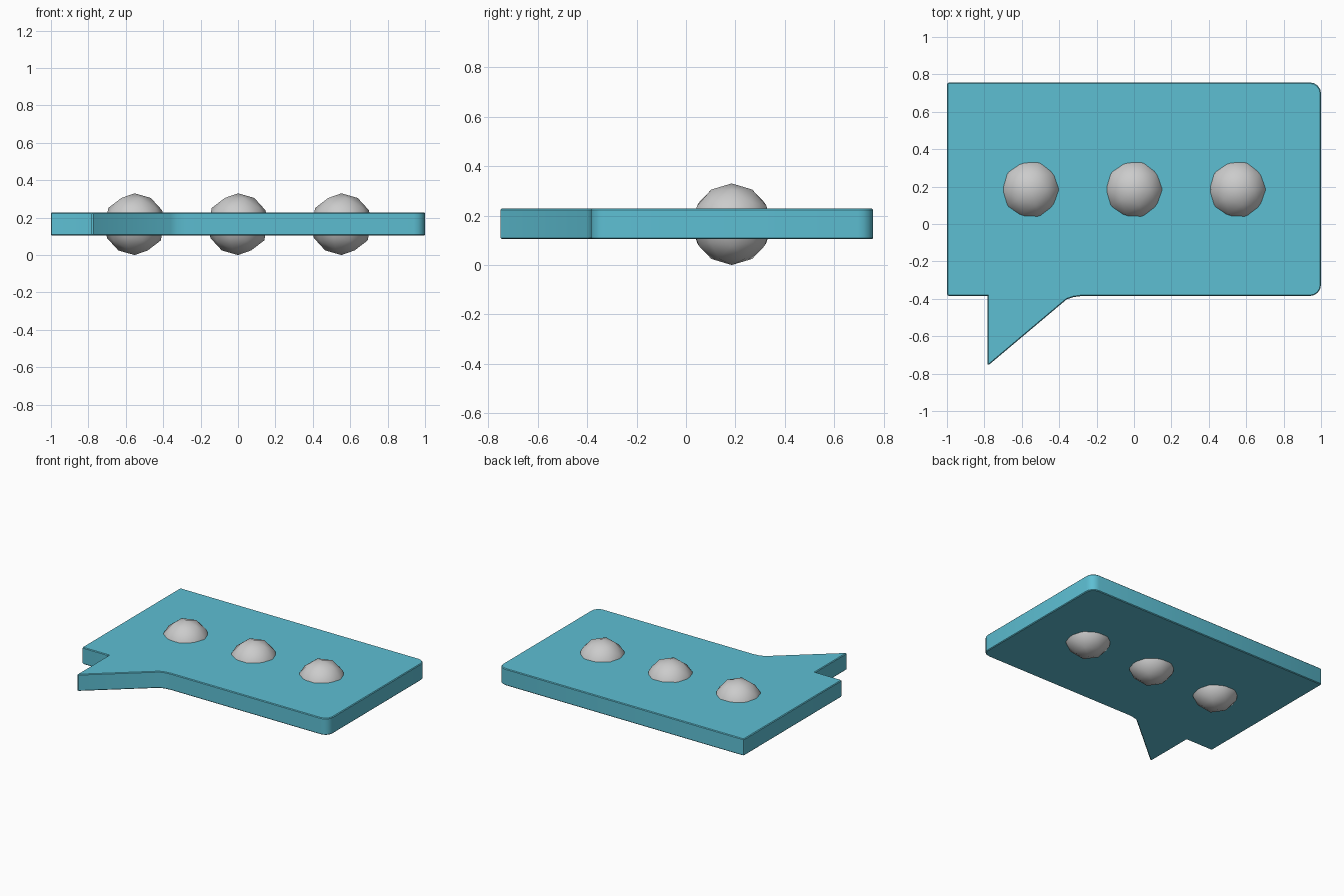
import bpy, bmesh, math

if "Cube" in bpy.data.objects:
    bpy.data.objects.remove(bpy.data.objects["Cube"])

teal = bpy.data.materials.new("teal")
teal.diffuse_color = (0.11, 0.52, 0.65, 1)
teal.use_nodes = True
teal.node_tree.nodes["Principled BSDF"].inputs["Base Color"].default_value = teal.diffuse_color

LEFT, RIGHT, FRONT, BACK = -1.0, 1.0, -0.385, 0.757
Z0, Z1 = 0.105, 0.228


def corner(cx, cy, r, start, steps):
    """Counter-clockwise quarter arc of outline points."""
    return [(cx + r * math.cos(math.radians(start + 90 * i / steps)),
             cy + r * math.sin(math.radians(start + 90 * i / steps)))
            for i in range(steps + 1)]


# Speech bubble outline: wide round corners on the right, tight ones on the left
R, r = 0.06, 0.012
outline = (corner(RIGHT - R, FRONT + R, R, -90, 4)
           + corner(RIGHT - R, BACK - R, R, 0, 4)
           + corner(LEFT + r, BACK - r, r, 90, 2)
           + corner(LEFT + r, FRONT + r, r, 180, 2)
           # pointed tail with a soft right-hand root
           + [(-0.782, FRONT), (-0.782, -0.75), (-0.772, -0.75),
              (-0.36, -0.403), (-0.325, -0.391), (-0.28, FRONT)])

bm = bmesh.new()
base = bm.faces.new([bm.verts.new((x, y, Z0)) for x, y in outline])
ext = bmesh.ops.extrude_face_region(bm, geom=[base], use_keep_orig=True)
for v in ext["geom"]:
    if isinstance(v, bmesh.types.BMVert):
        v.co.z = Z1
bmesh.ops.recalc_face_normals(bm, faces=bm.faces)
# Small rounding along the top and bottom rims
rim = [e for e in bm.edges if abs(e.verts[0].co.z - e.verts[1].co.z) < 1e-5]
bmesh.ops.bevel(bm, geom=rim, offset=0.005, segments=1, affect='EDGES')
mesh = bpy.data.meshes.new("bubble_plate")
bm.to_mesh(mesh)
bm.free()
mesh.materials.append(teal)
plate = bpy.data.objects.new("bubble_plate", mesh)
bpy.context.collection.objects.link(plate)
bpy.context.view_layer.objects.active = plate
plate.select_set(True)
bpy.ops.object.shade_smooth_by_angle(angle=math.radians(30))

# Three dots sunk through the plate
for name, x in (("left_dot", -0.553), ("middle_dot", 0), ("right_dot", 0.553)):
    bpy.ops.mesh.primitive_ico_sphere_add(subdivisions=2, radius=0.165,
                                          location=(x, 0.185, 0.165))
    bpy.context.object.name = name
    bpy.ops.object.shade_smooth()
